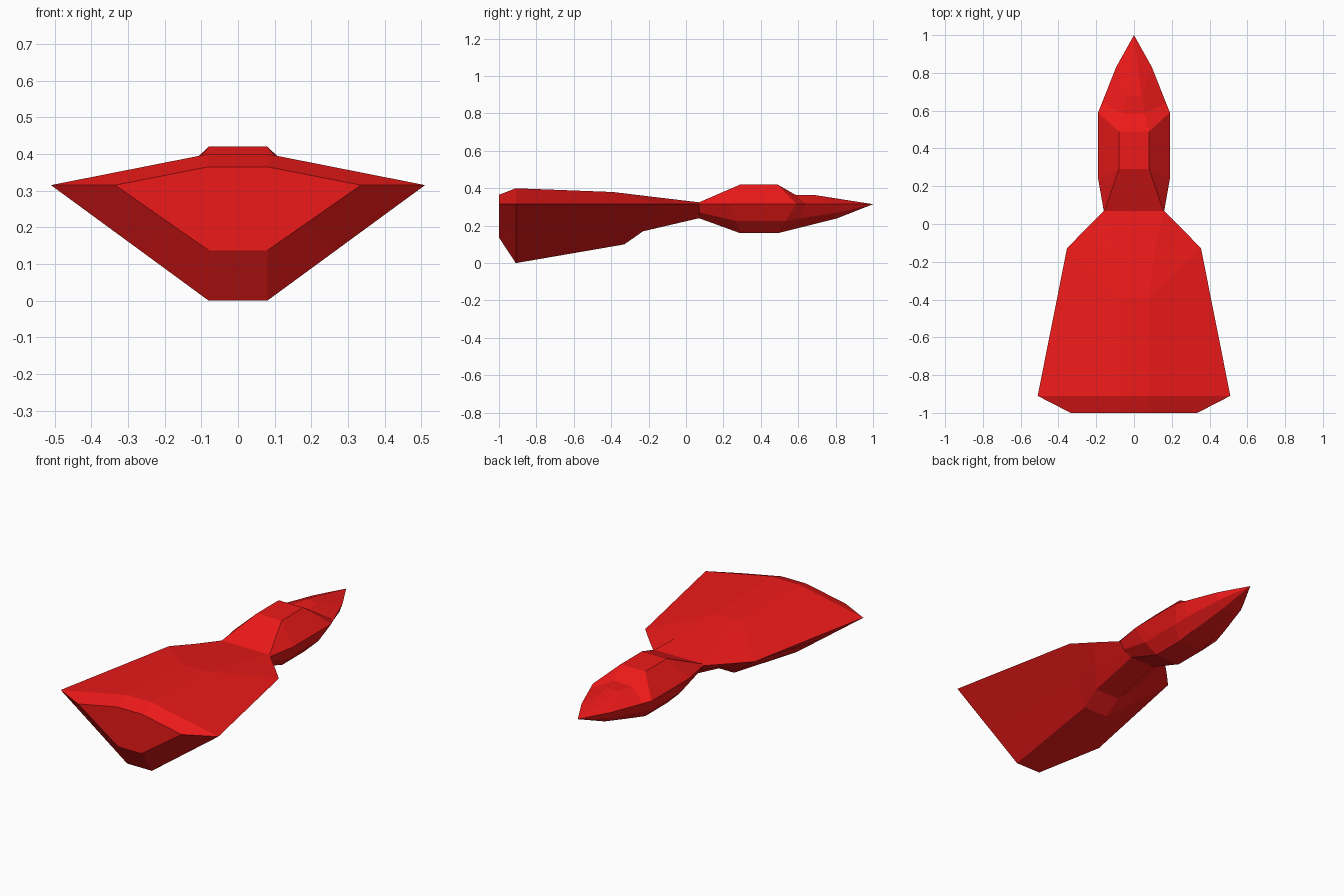
import bpy, bmesh
from mathutils import Vector

if "Cube" in bpy.data.objects:
    bpy.data.objects.remove(bpy.data.objects["Cube"])

RIM = 0.315  # height of the sharp side edge

red = bpy.data.materials.new("red_paint")
red.diffuse_color = (0.85, 0.01, 0.01, 1)
red.use_nodes = True
red.node_tree.nodes["Principled BSDF"].inputs["Base Color"].default_value = red.diffuse_color


def ring(top, side, bottom, bulge):
    """Eight-sided section: top, rim, lower bilge and keel points, mirrored in x."""
    t, b = Vector(top), Vector(bottom)
    s = Vector((side[0], side[1], RIM))
    m = b.lerp(s, 0.42)
    m.x += bulge
    half = [t, s, m, b]
    return half + [Vector((-p.x, p.y, p.z)) for p in reversed(half)]


def loft(name, sections, bulge, tip=None, cap_start=False):
    bm = bmesh.new()
    rings = [[bm.verts.new(p) for p in ring(*s, bulge)] for s in sections]
    for a, b in zip(rings, rings[1:]):
        for i in range(8):
            j = (i + 1) % 8
            bm.faces.new((a[i], a[j], b[j], b[i]))
    if cap_start:
        bm.faces.new(rings[0])
    if tip:
        point = bm.verts.new(tip)
        for i in range(8):
            bm.faces.new((rings[-1][i], rings[-1][(i + 1) % 8], point))
    # open lofts are oriented outward from their long axis
    bmesh.ops.recalc_face_normals(bm, faces=bm.faces)
    out = 0
    for f in bm.faces:
        c = f.calc_center_median()
        out += f.normal.dot(Vector((c.x, 0, c.z - RIM + 0.03))) * f.calc_area()
    if out < 0:
        bmesh.ops.reverse_faces(bm, faces=bm.faces)
    mesh = bpy.data.meshes.new(name)
    bm.to_mesh(mesh)
    bm.free()
    mesh.materials.append(red)
    obj = bpy.data.objects.new(name, mesh)
    bpy.context.collection.objects.link(obj)
    return obj


neck = ((0.155, 0.07, 0.325), (0.16, 0.07), (0.08, 0.07, 0.24))

# Broad rear hull with chamfered stern and stepped keel
loft("rear_hull", [
    ((0.08, -1.0, 0.365), (0.335, -1.0), (0.08, -1.0, 0.137)),
    ((0.08, -0.91, 0.40), (0.51, -0.91), (0.08, -0.91, 0.0)),
    ((0.08, -0.39, 0.38), (0.355, -0.13), (0.08, -0.33, 0.10)),
    ((0.11, -0.15, 0.351), (0.26, -0.03), (0.08, -0.23, 0.17)),
    neck,
], bulge=0.0, cap_start=True)

# Forward cabin with raised canopy, tapering to the pointed nose
loft("cabin_and_nose", [
    neck,
    ((0.08, 0.29, 0.42), (0.19, 0.24), (0.08, 0.29, 0.16)),
    ((0.08, 0.49, 0.42), (0.19, 0.59), (0.08, 0.49, 0.16)),
    ((0.055, 0.585, 0.365), (0.17, 0.64), (0.07, 0.59, 0.185)),
    ((0.04, 0.68, 0.365), (0.095, 0.83), (0.04, 0.81, 0.24)),
], bulge=0.02, tip=(0, 1.0, RIM))
